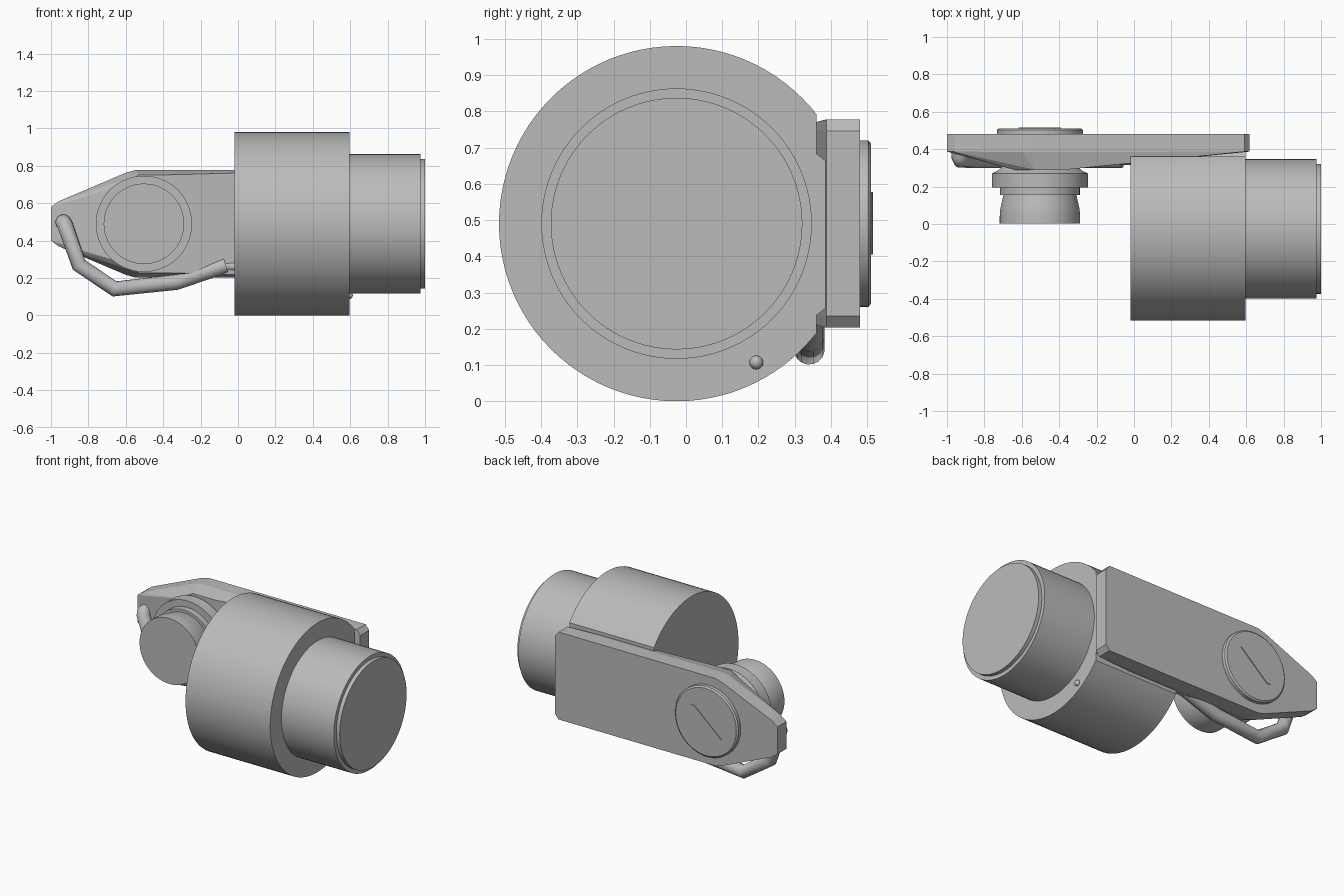
import bpy, bmesh, math
from mathutils import Matrix, Vector

cube = bpy.data.objects.get("Cube")
if cube:
    bpy.data.objects.remove(cube, do_unlink=True)

grey = bpy.data.materials.new("plain grey")
grey.use_nodes = True
grey.diffuse_color = (0.5, 0.5, 0.5, 1)
grey.node_tree.nodes["Principled BSDF"].inputs["Base Color"].default_value = (0.5, 0.5, 0.5, 1)


def finish(bm, name, smooth=True):
    bmesh.ops.recalc_face_normals(bm, faces=bm.faces)
    mesh = bpy.data.meshes.new(name)
    bm.to_mesh(mesh)
    bm.free()
    mesh.materials.append(grey)
    obj = bpy.data.objects.new(name, mesh)
    bpy.context.collection.objects.link(obj)
    if smooth:
        bpy.ops.object.select_all(action='DESELECT')
        obj.select_set(True)
        bpy.context.view_layer.objects.active = obj
        bpy.ops.object.shade_smooth_by_angle(angle=math.radians(30))
    return obj


def turned(name, profile, centre, axis, cut_y=None):
    """Closed solid of revolution; profile is (distance along axis, radius)."""
    bm = bmesh.new()
    n = 96
    rings = []
    for d, r in profile:
        ring = []
        for i in range(n):
            a = 2 * math.pi * i / n
            u, v = r * math.cos(a), r * math.sin(a)
            offset = (d, u, v) if axis == 'X' else (u, d, v)
            ring.append(bm.verts.new(Vector(centre) + Vector(offset)))
        rings.append(ring)
    for a, b in zip(rings, rings[1:]):
        for i in range(n):
            j = (i + 1) % n
            bm.faces.new((a[i], a[j], b[j], b[i]))
    bm.faces.new(rings[0])
    bm.faces.new(rings[-1])
    if cut_y is not None:
        cut = bmesh.ops.bisect_plane(bm, geom=bm.verts[:] + bm.edges[:] + bm.faces[:],
                                     plane_co=(0, cut_y, 0), plane_no=(0, 1, 0), clear_outer=True)
        edges = [e for e in cut['geom_cut'] if isinstance(e, bmesh.types.BMEdge)]
        bmesh.ops.holes_fill(bm, edges=edges)
    return finish(bm, name)


def hull(name, points):
    bm = bmesh.new()
    for p in points:
        bm.verts.new(p)
    bmesh.ops.convex_hull(bm, input=bm.verts[:])
    bmesh.ops.dissolve_limit(bm, angle_limit=0.01, verts=bm.verts[:], edges=bm.edges[:])
    return finish(bm, name, False)


def tube(name, points, radius):
    curve = bpy.data.curves.new(name, 'CURVE')
    curve.dimensions = '3D'
    curve.bevel_depth = radius
    curve.bevel_resolution = 6
    curve.use_fill_caps = True
    spline = curve.splines.new('POLY')
    spline.points.add(len(points) - 1)
    for sp, p in zip(spline.points, points):
        sp.co = (*p, 1)
    obj = bpy.data.objects.new(name, curve)
    bpy.context.collection.objects.link(obj)
    bpy.ops.object.select_all(action='DESELECT')
    obj.select_set(True)
    bpy.context.view_layer.objects.active = obj
    bpy.ops.object.convert(target='MESH')
    obj = bpy.context.object
    obj.data.materials.clear()
    obj.data.materials.append(grey)
    bpy.ops.object.shade_smooth_by_angle(angle=math.radians(50))


# Main drum with a flat towards the arm, and the narrower motor
drum_axis = (0, -0.026, 0.49)
turned("drum", [(-0.02, 0.49), (0.595, 0.49)], drum_axis, 'X', 0.36)
turned("motor", [(0.59, 0.373), (0.975, 0.373), (0.975, 0.347), (1.0, 0.347)], drum_axis, 'X')

# Pad between drum and arm
hull("mounting_pad", [(x, y, z) for x in (-0.02, 0.595)
                      for y, z in ((0.35, 0.23), (0.35, 0.69), (0.39, 0.26), (0.39, 0.66))])

# Arm: flat back outline, front faces sloping up to the wrist
mid = 0.49
outline = [(-1.0, 0.09), (-0.96, 0.12), (-0.6, 0.273), (-0.55, 0.287), (0.59, 0.287), (0.617, 0.255)]
ridge = [(-0.64, 0.2), (-0.53, 0.262), (-0.37, 0.262)]
arm = []
for s in (-1, 1):
    for x, h in outline:
        arm.append((x, 0.48, mid + s * h))
        if x < -0.9 or x > 0.5:
            arm.append((x, 0.387, mid + s * h))
    arm += [(x, 0.385, mid + s * h) for x, h in outline[2:4]]
    arm += [(x, 0.29, mid + s * h) for x, h in ridge]
hull("arm", arm)

# Wrist on the front of the arm
wrist = (-0.503, 0, mid)
turned("wrist_flange", [(0.31, 0.2), (0.285, 0.225), (0.27, 0.257), (0.195, 0.257), (0.195, 0.213),
                        (0.155, 0.213), (0.155, 0.195), (0.12, 0.203), (0.08, 0.212),
                        (0.04, 0.215), (0.004, 0.215)], wrist, 'Y')

# Round cover with a thin raised mark on the back
turned("back_cover", [(0.47, 0.23), (0.503, 0.23), (0.511, 0.22)], wrist, 'Y')
hull("cover_mark", [(x, y, z) for y in (0.505, 0.516)
                    for x, z in ((-0.39, 0.577), (-0.42, 0.577), (-0.617, 0.405), (-0.587, 0.405))])

# Cable running below the arm
tube("cable", [(-0.935, 0.42, 0.5), (-0.935, 0.36, 0.5), (-0.925, 0.34, 0.485), (-0.85, 0.34, 0.27),
               (-0.66, 0.34, 0.142), (-0.33, 0.34, 0.178), (-0.065, 0.34, 0.268)], 0.042)
tube("cable_plug", [(-0.1, 0.34, 0.262), (0.0, 0.34, 0.262)], 0.025)

# Small round stud on the drum end
bm = bmesh.new()
bmesh.ops.create_uvsphere(bm, u_segments=16, v_segments=10, radius=0.019,
                          matrix=Matrix.Translation((0.595, 0.194, 0.107)))
finish(bm, "stud")
